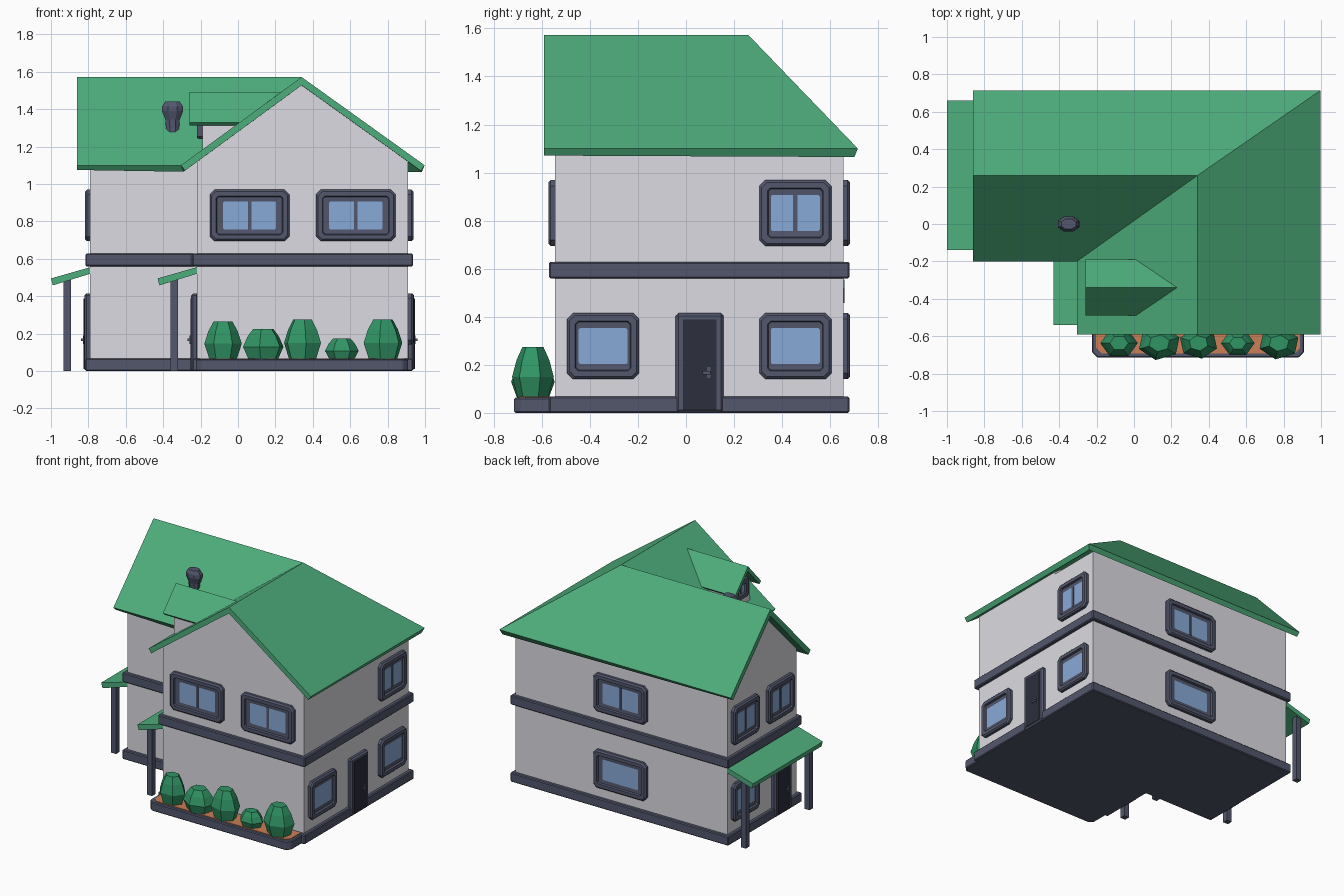
import bpy, bmesh, math
from mathutils import Matrix, Vector

if "Cube" in bpy.data.objects:
    bpy.data.objects.remove(bpy.data.objects["Cube"])


def material(name, rgb):
    m = bpy.data.materials.new(name)
    m.diffuse_color = (*rgb, 1)
    m.use_nodes = True
    m.node_tree.nodes["Principled BSDF"].inputs["Base Color"].default_value = m.diffuse_color
    return m


WALL = material("pale_wall", (0.72, 0.71, 0.76))
ROOF = material("roof_green", (0.075, 0.42, 0.20))
TRIM = material("slate_trim", (0.085, 0.095, 0.15))
GLASS = material("blue_glass", (0.25, 0.40, 0.68))
DOOR = material("dark_door", (0.025, 0.028, 0.045))
LEAF = material("leaf_green", (0.03, 0.30, 0.13))
SOIL = material("terracotta_soil", (0.60, 0.21, 0.09))


def finish(name, bm, mat, matrix=None, bevel=0, fix=True):
    if fix:
        bmesh.ops.recalc_face_normals(bm, faces=bm.faces[:])
    if matrix:
        bm.transform(matrix)
    me = bpy.data.meshes.new(name)
    bm.to_mesh(me)
    bm.free()
    me.materials.append(mat)
    ob = bpy.data.objects.new(name, me)
    bpy.context.collection.objects.link(ob)
    if bevel:
        b = ob.modifiers.new("bevel", 'BEVEL')
        b.width, b.segments = bevel, 1
    return ob


def prism(name, pts, vec, mat, **kw):
    """Extrude a flat 3D outline along a vector."""
    bm = bmesh.new()
    f = bm.faces.new([bm.verts.new(p) for p in pts])
    r = bmesh.ops.extrude_face_region(bm, geom=[f])
    vs = [g for g in r["geom"] if isinstance(g, bmesh.types.BMVert)]
    bmesh.ops.translate(bm, verts=vs, vec=vec)
    return finish(name, bm, mat, **kw)


def box(name, lo, hi, mat, **kw):
    pts = [(lo[0], lo[1], lo[2]), (hi[0], lo[1], lo[2]),
           (hi[0], hi[1], lo[2]), (lo[0], hi[1], lo[2])]
    return prism(name, pts, (0, 0, hi[2] - lo[2]), mat, **kw)


def loft(name, loops, mat, caps=True, **kw):
    """Join matching loops of points with quads."""
    bm = bmesh.new()
    rings = [[bm.verts.new(p) for p in l] for l in loops]
    n = len(rings[0])
    for a, b in zip(rings, rings[1:]):
        for i in range(n):
            j = (i + 1) % n
            bm.faces.new((a[i], a[j], b[j], b[i]))
    if caps:
        bm.faces.new(rings[0])
        bm.faces.new(rings[-1])
    return finish(name, bm, mat, **kw)


def lathe(name, prof, c, mat, sides, turn=0, sy=1.0):
    ang = [turn + 2 * math.pi * i / sides for i in range(sides)]
    return loft(name, [[(c[0] + r * math.cos(a), c[1] + r * sy * math.sin(a), z)
                        for a in ang] for r, z in prof], mat)


def sheet(name, faces, thick):
    """Roof planes given by corner points, thickened downwards."""
    bm = bmesh.new()
    for pts in faces:
        bm.faces.new([bm.verts.new(p) for p in pts])
    bmesh.ops.remove_doubles(bm, verts=bm.verts[:], dist=1e-4)
    bm.normal_update()
    for f in bm.faces:
        if f.normal.z < 0:
            f.normal_flip()
    ob = finish(name, bm, ROOF, fix=False)
    s = ob.modifiers.new("thickness", 'SOLIDIFY')
    s.thickness, s.offset, s.use_even_offset = thick, -1, True
    return ob


# L-shaped storeys, plinth and middle band
def plan(d, z):
    x0, x1, xm, y0, ym, y1 = -.79 - d, .91 + d, -.22 - d, -.545 - d, -.14 - d, .655 + d
    return [(x, y, z) for x, y in ((x0, y1), (x1, y1), (x1, y0), (xm, y0), (xm, ym), (x0, ym))]


prism("house_walls", plan(0, 0.03), (0, 0, 1.07), WALL)
prism("plinth", plan(.025, 0), (0, 0, .068), TRIM, bevel=.006)
prism("middle_band", plan(.025, .56), (0, 0, .068), TRIM, bevel=.006)

# Gable walls below the roof
prism("front_gable", [(-.22, -.545, 1.05), (.91, -.545, 1.05), (.91, -.545, 1.13),
                      (.34, -.545, 1.54), (-.22, -.545, 1.13)], (0, .8, 0), WALL)
prism("left_gable", [(-.79, -.14, 1.05), (-.79, .655, 1.05), (-.79, .655, 1.13),
                     (-.79, .26, 1.54), (-.79, -.14, 1.13)], (1.13, 0, 0), WALL)

# Main roof: two gable ends, a hip at the back right and a valley
A, B, C = (-.86, .26, 1.572), (.34, .26, 1.572), (.34, -.59, 1.572)
D, E, F = (-.86, .715, 1.1), (.998, .715, 1.1), (.998, -.59, 1.1)
G, V, H = (-.305, -.59, 1.1), (-.305, -.2, 1.1), (-.86, -.2, 1.1)
sheet("main_roof", [(A, B, E, D), (B, C, F, E), (B, V, G, C), (A, H, V, B)], .036)

# Dormer on the left slope of the front wing
R1, R2 = (-.26, -.34, 1.492), (.23, -.34, 1.492)
sheet("dormer_roof", [(R1, R2, (.01, y, 1.33), (-.26, y, 1.33)) for y in (-.49, -.19)], .025)
prism("dormer_walls", [(-.19, -.46, 1.1), (-.19, -.22, 1.1), (-.19, -.22, 1.34),
                       (-.19, -.34, 1.47), (-.19, -.46, 1.34)], (.25, 0, 0), WALL)


# Windows and doors: local x along the wall, local -y outwards
def place(side, along, z, wall):
    ang = {"front": 0, "right": 90, "back": 180, "left": -90}[side]
    pos = (along, wall, z) if side in ("front", "back") else (wall, along, z)
    return Matrix.Translation(pos) @ Matrix.Rotation(math.radians(ang), 4, 'Z')


def octagon(w, h, c, n):
    w, h = w / 2, h / 2
    return [(x, -n, z) for x, z in ((-w + c, -h), (w - c, -h), (w, -h + c), (w, h - c),
                                    (w - c, h), (-w + c, h), (-w, h - c), (-w, -h + c))]


def window(side, along, z, wall, w, h=.275, bar=True):
    m = place(side, along, z, wall)
    k = h / .275
    iu, iv = (.07 if w > .35 else .048) * k, .063 * k
    steps = [(0, 0, .025, -.01), (0, 0, .025, .018), (.01, .01, .022, .028), (.034, .034, .012, .028),
             (.038, .038, .01, .014), (iu, iv, .006, .012)]
    name = side + "_window"
    loft(name + "_frame", [octagon(w - 2 * a * (k if a < iu else 1), h - 2 * b * (k if b < iv else 1), c * k, n)
                           for a, b, c, n in steps], TRIM, caps=False, matrix=m)
    gw, gh = w / 2 - iu + .004, h / 2 - iv + .004
    box(name + "_glass", (-gw, -.010, -gh), (gw, -.003, gh), GLASS, matrix=m)
    if bar:
        box(name + "_bar", (-.009, -.015, -gh), (.009, -.004, gh), TRIM, matrix=m)


def door(side, along, wall):
    m = place(side, along, 0, wall)
    box(side + "_door_frame", (-.1, -.032, 0), (.1, .01, .415), TRIM, matrix=m, bevel=.012)
    box(side + "_door_leaf", (-.07, -.035, .012), (.07, -.028, .388), DOOR, matrix=m)
    box(side + "_door_plate", (.03, -.04, .145), (.045, -.03, .19), TRIM, matrix=m)
    box(side + "_door_handle", (.012, -.05, .16), (.045, -.04, .174), TRIM, matrix=m)


UP, LOW = .832, .278
for x in (.062, .63):
    window("front", x, UP, -.545, .425)
window("back", .06, UP, .655, .425)
window("back", .06, LOW, .655, .425, bar=False)
window("right", .455, UP, .91, .3)
for y in (.455, -.345):
    window("right", y, LOW, .91, .3, bar=False)
for y in (.46, .06):
    window("left", y, UP, -.79, .3)
window("left", .46, LOW, -.79, .3, bar=False)
window("left", -.34, 1.31, -.19, .15, h=.14)
door("right", .057, .91)
door("left", .05, -.79)
door("left", -.345, -.22)

# Porch canopies on posts
for label, wall, y0, y1 in (("side", -.79, -.14, .66), ("wing", -.22, -.54, -.14)):
    prism(label + "_canopy", [(wall, y0, .555), (wall - .21, y0, .495), (wall - .2, y0, .458),
                              (wall, y0, .52)], (0, y1 - y0, 0), ROOF)
    for y in (y0 + .035, y1 - .035):
        box(label + "_canopy_post", (wall - .142, y - .02, 0), (wall - .102, y + .02, .5), TRIM)

# Chimney pot
lathe("chimney", [(.045, 1.2), (.038, 1.3), (.042, 1.345), (.062, 1.39), (.06, 1.415), (.042, 1.44)],
      (-.35, 0), TRIM, 8, math.pi / 8, .72)


# Planter with soil and faceted bushes
def bed(d, z):
    x0, x1, y0, c = -.225 + d, .91 - d, -.715 + d, .03
    return [(x, y, z) for x, y in ((x0, -.55), (x0, y0 + c), (x0 + c, y0),
                                   (x1 - c, y0), (x1, y0 + c), (x1, -.55))]


prism("planter", bed(0, 0), (0, 0, .064), TRIM, bevel=.006)
prism("planter_soil", bed(.022, .06), (0, 0, .008), SOIL)
for i, (x, r, top) in enumerate(((-.08, .1, .265), (.135, .115, .225), (.345, .105, .275),
                                 (.555, .09, .175), (.775, .11, .275))):
    h = top - .06
    lathe("bush", [(r * .72, .06), (r, .06 + h * .42), (r * .78, .06 + h * .75), (r * .5, top)],
          (x, -.637), LEAF, 6, i * .35, .8)
